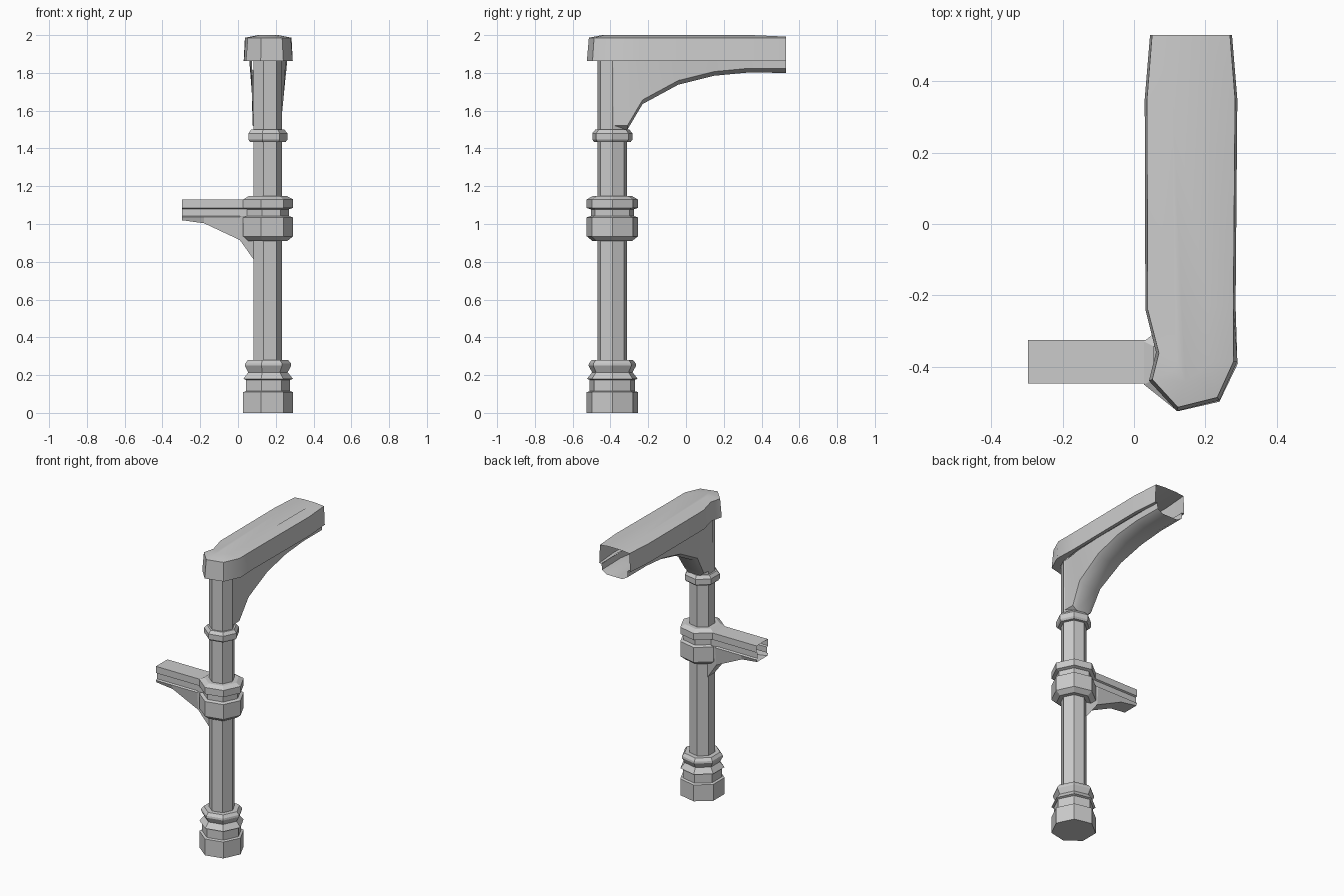
import bpy, bmesh, math

if "Cube" in bpy.data.objects:
    bpy.data.objects.remove(bpy.data.objects["Cube"])

CX, CY, SIDES = 0.153, -0.39, 7


def loft(name, rings, closed=False, cap_start=False, cap_end=False, smooth=False):
    """Skin a list of equal-length rings with quads."""
    bm = bmesh.new()
    vs = [[bm.verts.new(p) for p in r] for r in rings]
    n = len(rings[0])
    for a, b in zip(vs, vs[1:]):
        for i in range(n if closed else n - 1):
            j = (i + 1) % n
            bm.faces.new((a[i], a[j], b[j], b[i]))
    if cap_start:
        bm.faces.new(vs[0])
    if cap_end:
        bm.faces.new(vs[-1])
    bmesh.ops.recalc_face_normals(bm, faces=bm.faces)
    me = bpy.data.meshes.new(name)
    bm.to_mesh(me)
    bm.free()
    ob = bpy.data.objects.new(name, me)
    bpy.context.collection.objects.link(ob)
    if smooth:
        bpy.ops.object.select_all(action='DESELECT')
        ob.select_set(True)
        bpy.context.view_layer.objects.active = ob
        bpy.ops.object.shade_smooth_by_angle(angle=math.radians(30))
    return ob


def turned(name, profile, **kw):
    """Seven-sided turning from (radius, z) points."""
    rings = []
    for r, z in profile:
        rings.append([(CX + r * math.cos(math.tau * i / SIDES),
                       CY + r * math.sin(math.tau * i / SIDES), z) for i in range(SIDES)])
    return loft(name, rings, closed=True, **kw)


# Column: stepped base, shaft, collar, neck ring
turned("base", [(.139, 0), (.139, .11), (.123, .115), (.123, .175), (.138, .18),
                (.11, .215), (.129, .25), (.127, .262), (.112, .28), (.078, .28)], cap_start=True)
turned("shaft", [(.08, .27), (.08, 1.87)])
turned("collar", [(.078, .91), (.108, .91), (.139, .935), (.139, 1.035), (.117, 1.042),
                  (.117, 1.078), (.139, 1.085), (.139, 1.13), (.108, 1.147), (.078, 1.147)])
turned("neck_ring", [(.078, 1.435), (.1, 1.435), (.109, 1.447), (.109, 1.48),
                     (.092, 1.5), (.078, 1.5)])

# Side arm: hollow rail with a curved bracket underneath, open at its tip
arm = []
for x, zb, hw, hb in [(-.297, 1.02, .061, .055), (-.18, 1.004, .061, .05),
                      (.01, .915, .061, .05), (.088, .805, .036, .034)]:
    half = [(.061, 1.13), (.061, 1.085), (.05, 1.08), (.05, 1.042), (hw, 1.036), (hb, zb)]
    outline = half + [(-y, z) for y, z in reversed(half)]
    arm.append([(x, CY + .003 + y, z) for y, z in outline])
loft("side_arm", arm, closed=True)

# Arched beam under the roof, open at its far end
beam = []
for y, zb, hw, hs, cx in [(-.39, 1.5, .078, .076, .153), (-.31, 1.5, .085, .072, .155),
                          (-.23, 1.635, .095, .082, .158), (-.04, 1.738, .1, .09, .16),
                          (.15, 1.785, .1, .095, .16), (.33, 1.802, .1, .097, .16),
                          (.53, 1.8, .097, .095, .16)]:
    half = [(hw, 1.865), (hs, zb + .022), (.6 * hs, zb)]
    outline = half + [(-x, z) for x, z in reversed(half)]
    beam.append([(cx + x, y, z) for x, z in outline])
loft("arched_beam", beam, smooth=True)

# Roof cap: faceted nose over the column, long slightly domed top, hollow
OUTLINE = [(.045, .53), (.03, .35), (.032, -.24), (.062, -.36), (.042, -.44), (.12, -.525),
           (.24, -.495), (.29, -.385), (.285, -.23), (.29, .35), (.275, .53)]


def ring(side, nose, z):
    pts = []
    for x, y in OUTLINE:
        if y > -.3:
            pts.append((.16 + (x - .16) * side, y, z - (.008 if y > .5 and z > 1.99 else 0)))
        else:
            pts.append((.16 + (x - .16) * nose, CY + (y - CY) * nose, z))
    return pts


loft("roof_cap", [ring(.82, .6, 1.862), ring(1, 1, 1.862), ring(.95, .92, 1.986),
                  ring(.4, .4, 2.0)], cap_end=True, smooth=True)
